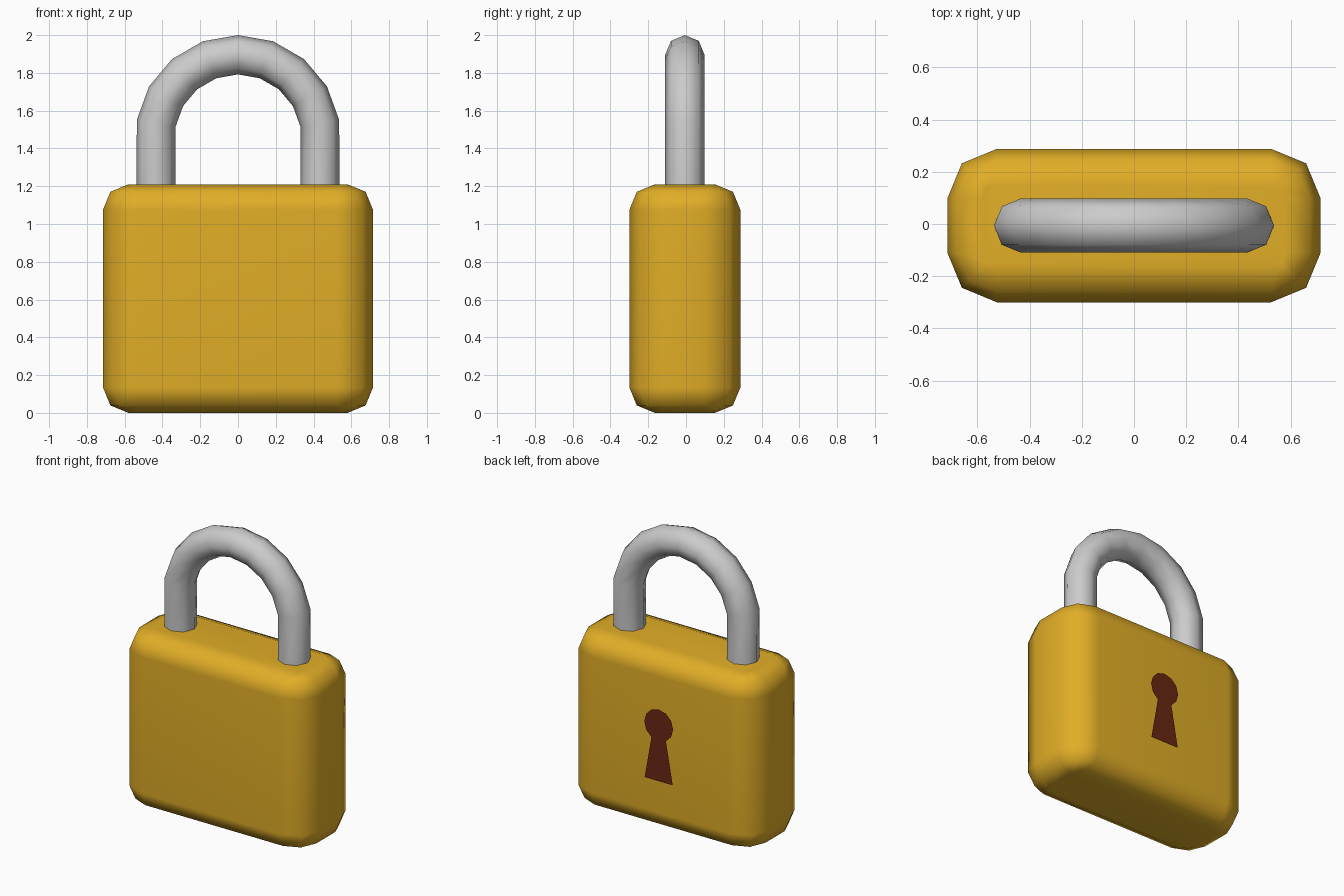
import bpy, bmesh
from math import sin, cos, radians
from mathutils import Vector

if "Cube" in bpy.data.objects:
    bpy.data.objects.remove(bpy.data.objects["Cube"])

YC = -0.006  # mid depth of body and shackle


def material(name, rgb):
    m = bpy.data.materials.new(name)
    m.diffuse_color = (*rgb, 1)
    m.use_nodes = True
    m.node_tree.nodes["Principled BSDF"].inputs["Base Color"].default_value = m.diffuse_color
    return m


def make_object(name, verts, faces, mat=None, smooth=True):
    mesh = bpy.data.meshes.new(name)
    mesh.from_pydata(verts, [], faces)
    bm = bmesh.new()
    bm.from_mesh(mesh)
    if smooth:
        bmesh.ops.recalc_face_normals(bm, faces=bm.faces)
    for f in bm.faces:
        f.smooth = smooth
    bm.to_mesh(mesh)
    bm.free()
    ob = bpy.data.objects.new(name, mesh)
    bpy.context.collection.objects.link(ob)
    if mat:
        mesh.materials.append(mat)
    return ob


def loft(name, rings, mat=None):
    """Skin a stack of equal-sized rings and cap both ends."""
    n = len(rings[0])
    verts = [v for r in rings for v in r]
    faces = [(k * n + i, k * n + (i + 1) % n, (k + 1) * n + (i + 1) % n, (k + 1) * n + i)
             for k in range(len(rings) - 1) for i in range(n)]
    faces += [tuple(range(n))[::-1], tuple(range(len(verts) - n, len(verts)))]
    return make_object(name, verts, faces, mat)


def rounded_ring(inset, z, hx=0.715, hy=0.294, r=0.19):
    """Rounded rectangle with two-segment corners, shrunk by inset."""
    pts = []
    for sx, sy, start in ((1, 1, 0), (-1, 1, 90), (-1, -1, 180), (1, -1, 270)):
        for a in (0, 45, 90):
            t = radians(start + a)
            pts.append(Vector((sx * (hx - r) + (r - inset) * cos(t),
                               YC + sy * (hy - r) + (r - inset) * sin(t), z)))
    return pts


# Body: rounded block with rounded top and bottom rims
H, B = 1.21, 0.135
lower = [(B * (1 - sin(radians(a))), B * (1 - cos(radians(a)))) for a in (0, 45, 90)]
levels = lower + [(inset, H - z) for inset, z in reversed(lower)]
body = loft("body", [rounded_ring(i, z) for i, z in levels],
            material("brass", (0.75, 0.42, 0.02)))
body.modifiers.new("weighted_normals", "WEIGHTED_NORMAL").keep_sharp = True

# Shackle: eight-sided tube, straight legs and a 20-degree-step arch
R, CZ, TUBE = 0.44, 1.456, 0.104


def tube_ring(x, z, ax, az):
    return [Vector((x + TUBE * cos(t) * ax, YC + TUBE * sin(t), z + TUBE * cos(t) * az))
            for t in (radians(45 * i) for i in range(8))]


leg_x = R * cos(radians(10))
rings = [tube_ring(leg_x, 1.12, 1, 0)]
for a in range(10, 171, 20):
    c, s = cos(radians(a)), sin(radians(a))
    rings.append(tube_ring(R * c, CZ + R * s, c, s))
rings.append(tube_ring(-leg_x, 1.12, -1, 0))
shackle = loft("shackle", rings)
for e in shackle.data.polygons[-2:]:
    e.use_smooth = False

# Keyhole: flat plate on the back, round top with a flared slot
outline = [(0.11 * cos(radians(a)), 0.745 + 0.11 * sin(radians(a))) for a in range(-60, 241, 30)]
outline += [(-0.107, 0.36), (0.107, 0.36)]
make_object("keyhole", [(x, 0.298, z) for x, z in outline],
            [tuple(range(len(outline)))[::-1]],
            material("dark_red_brown", (0.14, 0.02, 0.006)), smooth=False)
